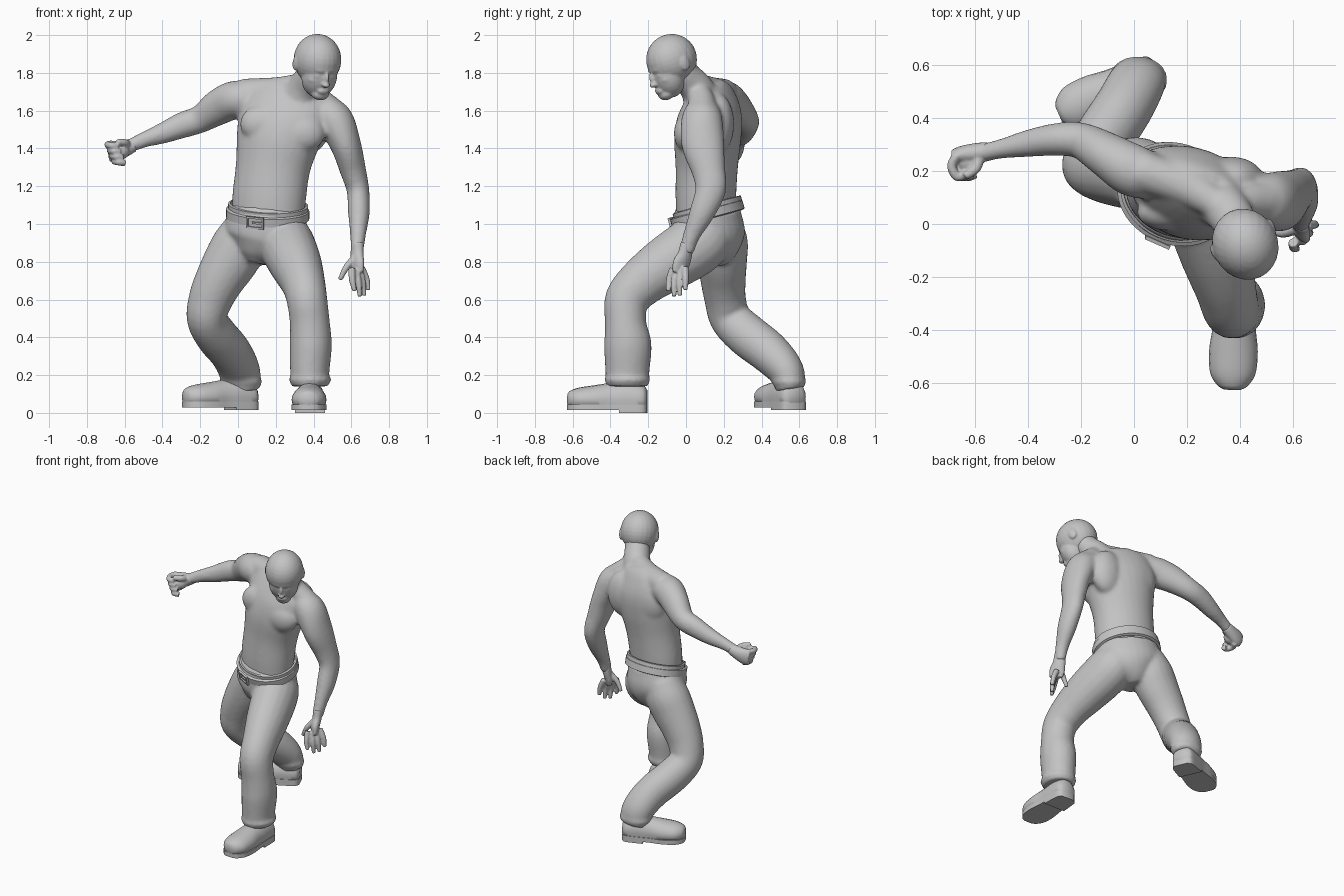
import bpy, bmesh, math
from mathutils import Vector, Matrix, Euler

if "Cube" in bpy.data.objects:
    bpy.data.objects.remove(bpy.data.objects["Cube"])

clay = bpy.data.materials.new("plain grey")
clay.use_nodes = True
GREY = (0.55, 0.55, 0.55, 1)
clay.diffuse_color = GREY
clay.node_tree.nodes["Principled BSDF"].inputs["Base Color"].default_value = GREY

HIP_AXIS = (0.9, -0.42, 0)
CHEST_AXIS = (0.93, -0.32, 0)


def spline(rows, steps=5):
    """Resample rows of numbers with a Catmull-Rom curve."""
    rows = [Vector(r) for r in rows]
    ext = [rows[0] * 2 - rows[1]] + rows + [rows[-1] * 2 - rows[-2]]
    out = []
    for a, b, c, d in zip(ext, ext[1:], ext[2:], ext[3:]):
        for k in range(steps):
            t = k / steps
            out.append(0.5 * (2 * b + (c - a) * t + (2 * a - 5 * b + 4 * c - d) * t * t
                              + (3 * b - a - 3 * c + d) * t ** 3))
    return out + [rows[-1]]


def loft(bm, rows, axis=(1, 0, 0), sides=20, floor=None):
    """Closed tube through rows of x, y, z, half width, half depth."""
    rows = spline(rows)
    rings = []
    for i, r in enumerate(rows):
        ahead, behind = rows[min(i + 1, len(rows) - 1)], rows[max(i - 1, 0)]
        along = Vector((ahead - behind)[:3]).normalized()
        u = Vector(axis)
        u = (u - along * u.dot(along)).normalized()
        v = along.cross(u)
        ring = []
        for k in range(sides):
            a = math.tau * k / sides
            p = Vector(r[:3]) + u * r[3] * math.cos(a) + v * r[4] * math.sin(a)
            if floor is not None:
                p.z = max(p.z, floor)
            ring.append(bm.verts.new(p))
        rings.append(ring)
    for low, high in zip(rings, rings[1:]):
        for k in range(sides):
            j = (k + 1) % sides
            bm.faces.new((low[k], low[j], high[j], high[k]))
    bm.faces.new(rings[0][::-1])
    bm.faces.new(rings[-1])


def ball(bm, centre, radii, frame=Matrix()):
    place = frame @ Matrix.Translation(centre) @ Matrix.Diagonal((*radii, 1))
    bmesh.ops.create_uvsphere(bm, u_segments=24, v_segments=16, radius=1, matrix=place)


def finish(name, bm, voxel=0, relax=0):
    """Turn the bmesh into an object, fusing overlapping volumes if asked."""
    bmesh.ops.recalc_face_normals(bm, faces=bm.faces)
    mesh = bpy.data.meshes.new(name)
    bm.to_mesh(mesh)
    bm.free()
    mesh.materials.append(clay)
    obj = bpy.data.objects.new(name, mesh)
    bpy.context.collection.objects.link(obj)
    if voxel:
        fuse = obj.modifiers.new("fuse", "REMESH")
        fuse.mode, fuse.voxel_size, fuse.use_smooth_shade = "VOXEL", voxel, True
        soft = obj.modifiers.new("soften", "SMOOTH")
        soft.factor, soft.iterations = 0.5, relax
    else:
        bpy.ops.object.select_all(action="DESELECT")
        obj.select_set(True)
        bpy.context.view_layer.objects.active = obj
        bpy.ops.object.shade_smooth_by_angle(angle=math.radians(40))


# Torso, shoulders, neck and arms
bm = bmesh.new()
loft(bm, [(.16, .105, 1.03, .195, .15), (.165, .105, 1.14, .2, .155), (.185, .11, 1.3, .202, .16),
          (.212, .115, 1.45, .228, .17), (.245, .125, 1.58, .25, .155),
          (.27, .125, 1.68, .22, .11), (.285, .12, 1.74, .12, .07)], CHEST_AXIS, 28)
loft(bm, [(.31, .1, 1.62, .11, .1), (.35, .055, 1.72, .09, .09),
          (.39, -.005, 1.79, .082, .08), (.415, -.04, 1.87, .078, .075)])
# trapezius slopes
loft(bm, [(.38, .03, 1.76, .05, .05), (.22, .13, 1.715, .07, .065), (.03, .2, 1.69, .08, .08)], (0, 1, 0))
loft(bm, [(.36, .05, 1.74, .05, .05), (.43, .08, 1.66, .07, .065), (.52, .09, 1.57, .08, .08)], (0, 1, 0))
# chest muscles and shoulder blades
for x, y, z in ((.13, .045, 1.53), (.34, .005, 1.48)):
    ball(bm, (x, y, z), (.12, .07, .1))
for x, y, z in ((.13, .21, 1.55), (.37, .17, 1.53)):
    ball(bm, (x, y, z), (.12, .085, .16))
# left arm
loft(bm, [(.44, .1, 1.6, .08, .09), (.51, .085, 1.55, .1, .11), (.57, .09, 1.42, .082, .114),
          (.61, .12, 1.28, .069, .09), (.635, .13, 1.18, .06, .082), (.64, .085, 1.06, .058, .068),
          (.635, .03, .94, .042, .046), (.63, 0, .85, .035, .04)])
# right arm
loft(bm, [(.07, .18, 1.65, .09, .09), (-.01, .205, 1.66, .1, .1), (-.1, .26, 1.62, .086, .096),
          (-.2, .315, 1.555, .07, .074), (-.29, .32, 1.525, .063, .07), (-.4, .305, 1.48, .052, .056),
          (-.5, .285, 1.445, .038, .042), (-.59, .265, 1.405, .035, .035)], (0, 1, 0))
finish("torso_and_arms", bm, .011, 12)

# Head, turned and bowed
bm = bmesh.new()
turn = Matrix.Translation((.425, -.085, 1.867)) @ Euler((math.radians(22), 0, math.radians(25))).to_matrix().to_4x4()
ball(bm, (0, .01, 0), (.124, .138, .135), turn)
ball(bm, (0, -.045, -.075), (.096, .085, .115), turn)
ball(bm, (0, -.085, -.155), (.05, .045, .035), turn)
ball(bm, (0, -.12, -.127), (.034, .018, .02), turn)
ball(bm, (0, -.136, -.085), (.022, .024, .015), turn)
ball(bm, (0, -.128, -.06), (.013, .022, .042), turn)
ball(bm, (0, -.093, -.012), (.07, .036, .026), turn)
for side in (-1, 1):
    ball(bm, (side * .04, -.1, -.045), (.022, .02, .014), turn)
    ball(bm, (side * .05, -.078, -.075), (.035, .035, .025), turn)
    ball(bm, (side * .117, .022, -.025), (.014, .03, .042), turn)
finish("head", bm, .006, 7)

# Left hand, open
bm = bmesh.new()
loft(bm, [(.632, .005, .9, .032, .036), (.63, -.005, .84, .03, .042),
          (.63, -.025, .79, .028, .052), (.633, -.034, .74, .02, .045)], (.8, .6, 0))
FINGERS = (((.602, -.07, .765), (.605, -.09, .7), (.618, -.094, .645)),
           ((.625, -.05, .755), (.638, -.064, .69), (.645, -.062, .617)),
           ((.642, -.028, .755), (.66, -.035, .69), (.668, -.032, .62)),
           ((.652, -.005, .77), (.68, -.002, .71), (.69, -.004, .65)),
           ((.615, -.02, .82), (.57, -.035, .765), (.54, -.035, .705)))
for joints in FINGERS:
    loft(bm, [(*p, r, r) for p, r in zip(joints, (.019, .017, .012))], sides=12)
finish("left_hand", bm, .006, 2)

# Right hand, closed
bm = bmesh.new()
loft(bm, [(-.55, .275, 1.42, .036, .036), (-.6, .268, 1.4, .038, .046),
          (-.65, .262, 1.385, .034, .056), (-.685, .255, 1.38, .026, .05)], (0, 1, 0))
ball(bm, (-.625, .235, 1.385), (.05, .045, .045))
for i in range(4):
    shift = Vector((i * .012, 0, i * -.029))
    path = ((-.67, .262, 1.425), (-.69, .22, 1.42), (-.67, .18, 1.415), (-.635, .19, 1.41))
    loft(bm, [(*(Vector(p) + shift), .018, .018) for p in path], (0, 0, 1), 12)
loft(bm, [(-.585, .255, 1.42, .022, .022), (-.6, .21, 1.43, .02, .02), (-.64, .18, 1.435, .015, .015)], (0, 0, 1), 12)
finish("right_fist", bm, .006, 2)

# Trousers
bm = bmesh.new()
loft(bm, [(.16, .115, 1.08, .205, .165), (.15, .115, 1, .222, .182),
          (.14, .125, .92, .215, .18), (.12, .13, .84, .13, .14), (.11, .13, .79, .06, .09)], HIP_AXIS, 28)
loft(bm, [(.22, .15, .98, .11, .12), (.25, .09, .915, .14, .155), (.275, .005, .855, .145, .16),
          (.312, -.12, .775, .135, .148), (.345, -.235, .69, .117, .13), (.365, -.312, .6, .108, .118),
          (.38, -.32, .48, .106, .11), (.385, -.308, .36, .112, .126), (.38, -.31, .23, .105, .118),
          (.38, -.31, .14, .098, .112)])
loft(bm, [(.06, .18, 1, .12, .12), (.015, .19, .9, .145, .138), (-.035, .192, .81, .145, .132),
          (-.1, .197, .7, .13, .12), (-.145, .208, .6, .118, .11), (-.165, .235, .5, .107, .11),
          (-.115, .325, .41, .112, .116), (-.04, .44, .32, .112, .112),
          (.008, .53, .22, .11, .096), (.02, .555, .12, .1, .075)])
# rumpled cuffs
for x, y, z in ((.382, -.31, .175), (.015, .545, .165)):
    ball(bm, (x, y, z), (.114, .122 if y < 0 else .092, .04))
finish("trousers", bm, .011, 9)


# Belt and waistband, bands tilted forward
def band(name, height, thick, centre, a, b):
    bm = bmesh.new()
    tilt = Matrix.Translation(centre) @ Euler((.26, 0, -.43), "ZYX").to_matrix().to_4x4()
    rings = []
    for k in range(48):
        t = math.tau * k / 48
        ring = []
        for out, up in ((0, -1), (1, -.8), (1, .8), (0, 1)):
            ring.append(bm.verts.new(tilt @ Vector(((a + out * thick) * math.cos(t),
                                                   (b + out * thick) * math.sin(t), up * height / 2))))
        rings.append(ring)
    for p, q in zip(rings, rings[1:] + rings[:1]):
        for j in range(4):
            n = (j + 1) % 4
            bm.faces.new((p[j], q[j], q[n], p[n]))
    finish(name, bm)
    return tilt


tilt = band("belt", .055, .016, (.157, .113, 1.053), .21, .176)
band("waistband", .03, .012, (.16, .113, 1.09), .206, .168)

# Buckle, a square frame with a prong
bm = bmesh.new()
for x, z, w, h in ((0, .027, .1, .01), (0, -.027, .1, .01), (.045, 0, .01, .06),
                   (-.045, 0, .01, .06), (.015, 0, .06, .01)):
    bmesh.ops.create_cube(bm, size=1, matrix=tilt @ Matrix.Translation((.015, -.194, z))
                          @ Matrix.Translation((x, 0, 0)) @ Matrix.Diagonal((w, .014, h, 1)))
finish("belt_buckle", bm)


# Shoes: a rounded upper on a sole and heel
def shoe(name, heel, toe, ground):
    heel, toe = Vector((*heel, 0)), Vector((*toe, 0))
    side = (toe - heel).cross(Vector((0, 0, 1))).normalized()
    bm = bmesh.new()
    shape = ((0, .045, .05), (.06, .07, .08), (.25, .078, .1), (.45, .082, .09),
             (.65, .092, .077), (.85, .086, .064), (.96, .058, .048), (1, .03, .03))
    rows = [(*(heel.lerp(toe, t) + Vector((0, 0, ground + .07))), w, h) for t, w, h in shape]
    loft(bm, rows, side, floor=ground + .035)
    finish(name + "_upper", bm)
    bm = bmesh.new()
    outline = spline([(t, w) for t, w, h in shape], 4)
    for first, last, base in ((0, .38, 0), (0, 1, .014)):
        part = [p for p in outline if first <= p[0] <= last]
        loop = [(t, w) for t, w in part] + [(t, -w) for t, w in reversed(part)]
        face = bm.faces.new([bm.verts.new(heel.lerp(toe, t) + side * w + Vector((0, 0, ground + base)))
                             for t, w in loop])
        up = bmesh.ops.extrude_face_region(bm, geom=[face])["geom"]
        bmesh.ops.translate(bm, vec=(0, 0, .03), verts=[v for v in up if isinstance(v, bmesh.types.BMVert)])
    finish(name + "_sole", bm)


shoe("left_shoe", (.385, -.205), (.372, -.628), 0)
shoe("right_shoe", (.09, .58), (-.285, .415), .015)
